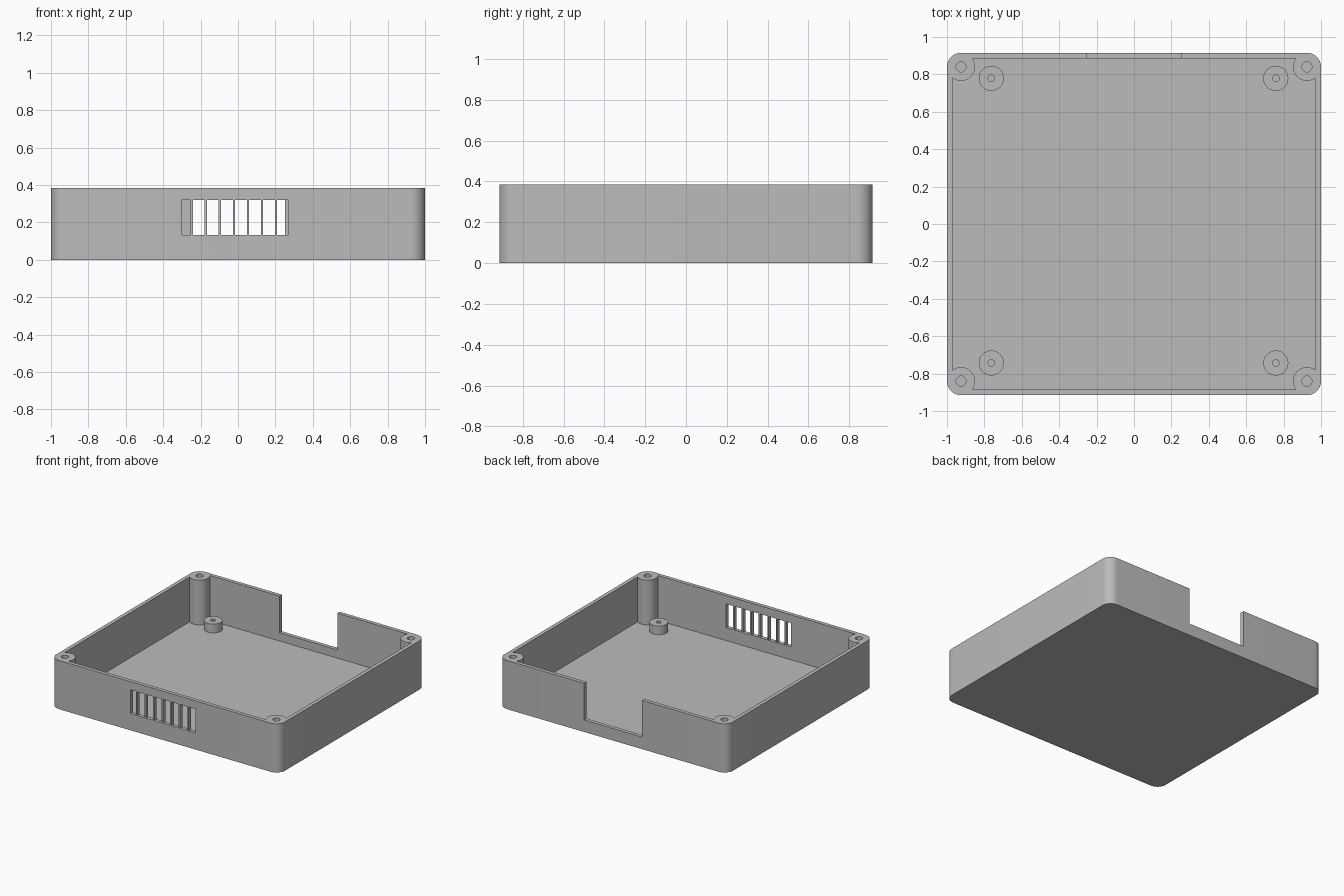
import bpy
import math

cube = bpy.data.objects.get("Cube")
if cube:
    bpy.data.objects.remove(cube, do_unlink=True)

HALF_X, HALF_Y, HEIGHT = 1.0, 0.915, 0.385
WALL, FLOOR, CORNER = 0.03, 0.03, 0.075

grey = bpy.data.materials.new("grey plastic")
grey.use_nodes = True
grey.diffuse_color = (0.5, 0.5, 0.5, 1)
grey.node_tree.nodes["Principled BSDF"].inputs["Base Color"].default_value = (0.5, 0.5, 0.5, 1)


def prism(name, outline, z0, z1):
    """Extrude a flat outline between two heights."""
    n = len(outline)
    verts = [(x, y, z) for z in (z0, z1) for x, y in outline]
    faces = [list(range(n))[::-1], list(range(n, 2 * n))]
    faces += [[i, (i + 1) % n, n + (i + 1) % n, n + i] for i in range(n)]
    mesh = bpy.data.meshes.new(name)
    mesh.from_pydata(verts, [], faces)
    mesh.materials.append(grey)
    ob = bpy.data.objects.new(name, mesh)
    bpy.context.collection.objects.link(ob)
    return ob


def circle(x, y, r, n=48):
    return [(x + r * math.cos(2 * math.pi * i / n), y + r * math.sin(2 * math.pi * i / n))
            for i in range(n)]


def rect(x0, x1, y0, y1):
    return [(x0, y0), (x1, y0), (x1, y1), (x0, y1)]


def rounded_rect(hx, hy, r, steps=12):
    pts = []
    for q, (sx, sy) in enumerate([(1, 1), (-1, 1), (-1, -1), (1, -1)]):
        for i in range(steps + 1):
            a = math.pi / 2 * (q + i / steps)
            pts.append((sx * (hx - r) + r * math.cos(a), sy * (hy - r) + r * math.sin(a)))
    return pts


def cut(target, cutter):
    """Subtract a cutter from the target, then discard it."""
    cutter.hide_render = True
    mod = target.modifiers.new("cut", "BOOLEAN")
    mod.operation, mod.solver, mod.object = "DIFFERENCE", "EXACT", cutter
    bpy.context.view_layer.objects.active = target
    bpy.ops.object.modifier_apply(modifier=mod.name)
    bpy.data.objects.remove(cutter, do_unlink=True)


def smooth(ob):
    bpy.ops.object.select_all(action="DESELECT")
    ob.select_set(True)
    bpy.context.view_layer.objects.active = ob
    bpy.ops.object.shade_smooth_by_angle(angle=math.radians(30))


# Tray with a cavity that leaves a screw post in each corner
tray = prism("tray", rounded_rect(HALF_X, HALF_Y, CORNER), 0, HEIGHT)
ix, iy = HALF_X - WALL, HALF_Y - WALL
cavity = prism("cavity", rect(-ix, ix, -iy, iy), FLOOR, HEIGHT + 0.1)
posts = [(sx * (HALF_X - CORNER), sy * (HALF_Y - CORNER)) for sx in (-1, 1) for sy in (-1, 1)]
for x, y in posts:
    cut(cavity, prism("post", circle(x, y, CORNER), -0.1, 1))
cut(tray, cavity)
for x, y in posts:
    cut(tray, prism("post_hole", circle(x, y, 0.027, 24), FLOOR + 0.01, 1))

# Cable opening in the back wall
cut(tray, prism("back_notch", rect(-0.255, 0.25, 0.85, 1), 0.095, 1))

# Row of vent slots in the front wall, separated by thin bars
bars = [-0.247 + 0.075 * i for i in range(7)]
starts = [-0.30] + [b + 0.006 for b in bars]
ends = [b - 0.006 for b in bars] + [0.268]
for x0, x1 in zip(starts, ends):
    cut(tray, prism("vent", rect(x0, x1, -1, -0.85), 0.132, 0.32))
smooth(tray)

# Board standoffs on the floor
for side, x in (("right", -0.763), ("left", 0.758)):
    for end, y in (("front", -0.743), ("back", 0.779)):
        standoff = prism(f"standoff_{end}_{side}", circle(x, y, 0.067), FLOOR - 0.005, 0.1)
        cut(standoff, prism("standoff_hole", circle(x, y, 0.018, 24), FLOOR + 0.001, 1))
        smooth(standoff)
